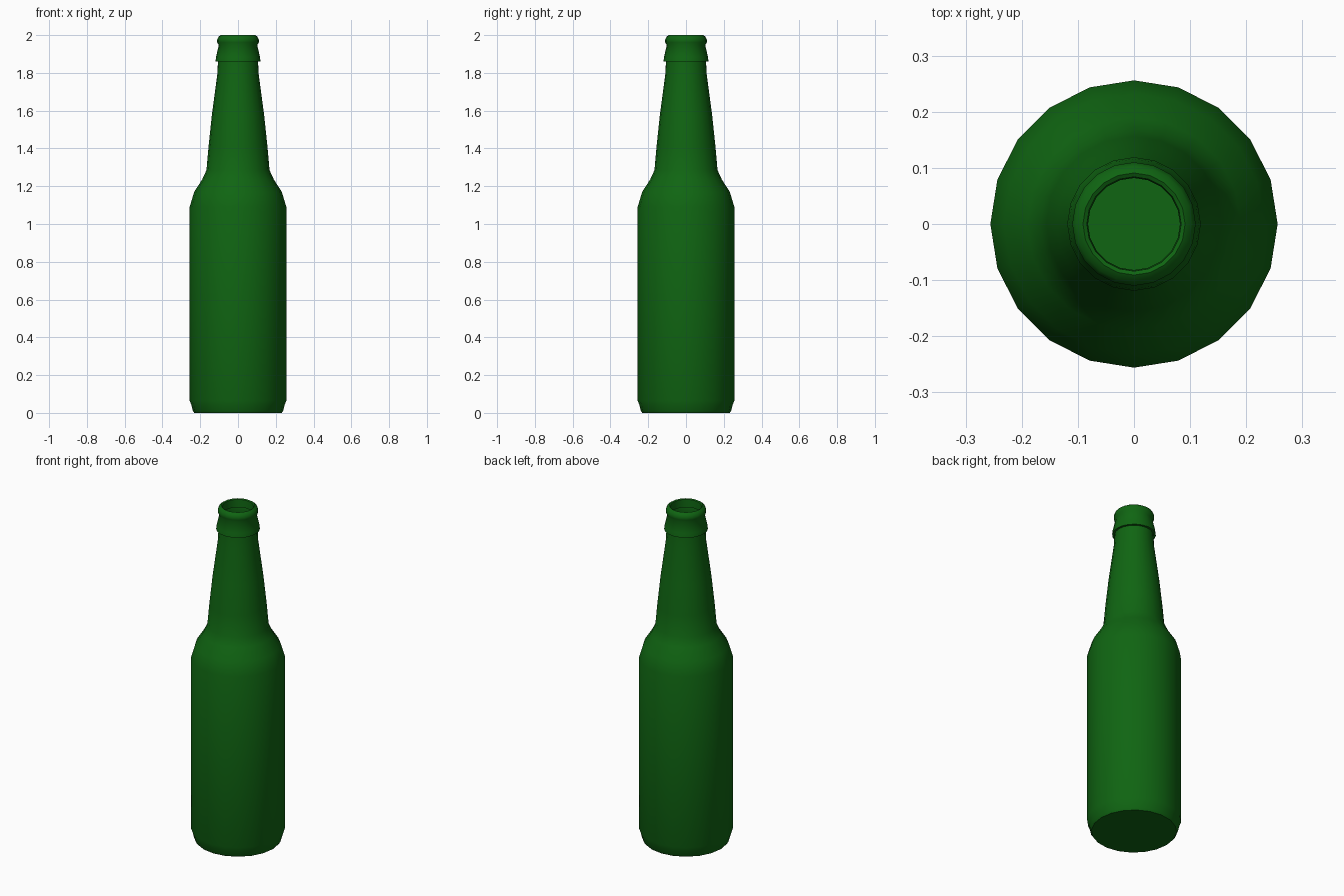
import bpy, bmesh, math

if "Cube" in bpy.data.objects:
    bpy.data.objects.remove(bpy.data.objects["Cube"])

SIDES = 20

# Bottle outline (radius, height), from the base up and over the lip
PROFILE = [
    (0.232, 0.0), (0.240, 0.012), (0.246, 0.04), (0.256, 0.065),   # foot
    (0.256, 1.09), (0.232, 1.17), (0.190, 1.235), (0.167, 1.285),  # body, shoulder
    (0.156, 1.41), (0.138, 1.58), (0.110, 1.79), (0.106, 1.86),    # neck
    (0.119, 1.86), (0.116, 1.885), (0.102, 1.947),                 # collar
    (0.110, 1.962), (0.110, 1.977), (0.103, 1.992), (0.091, 2.0),  # lip bead
    (0.084, 1.996), (0.082, 1.95),                                 # mouth
]


def lathe(name, profile, sides):
    bm = bmesh.new()
    rings = []
    for r, z in profile:
        rings.append([bm.verts.new((r * math.cos(2 * math.pi * i / sides),
                                    r * math.sin(2 * math.pi * i / sides), z))
                      for i in range(sides)])
    for a, b in zip(rings, rings[1:]):
        for i in range(sides):
            j = (i + 1) % sides
            bm.faces.new((a[i], a[j], b[j], b[i]))
    bm.faces.new(rings[0][::-1])  # flat base
    mesh = bpy.data.meshes.new(name)
    bm.to_mesh(mesh)
    bm.free()
    obj = bpy.data.objects.new(name, mesh)
    bpy.context.collection.objects.link(obj)
    return obj


# Bottle shell
bottle = lathe("bottle", PROFILE, SIDES)
glass = bpy.data.materials.new("green_glass")
glass.diffuse_color = (0.005, 0.13, 0.006, 1)
glass.use_nodes = True
glass.node_tree.nodes["Principled BSDF"].inputs["Base Color"].default_value = glass.diffuse_color
bottle.data.materials.append(glass)

# Smooth shading with crisp base and collar edges
bpy.context.view_layer.objects.active = bottle
bottle.select_set(True)
bpy.ops.object.shade_smooth_by_angle(angle=math.radians(50))
